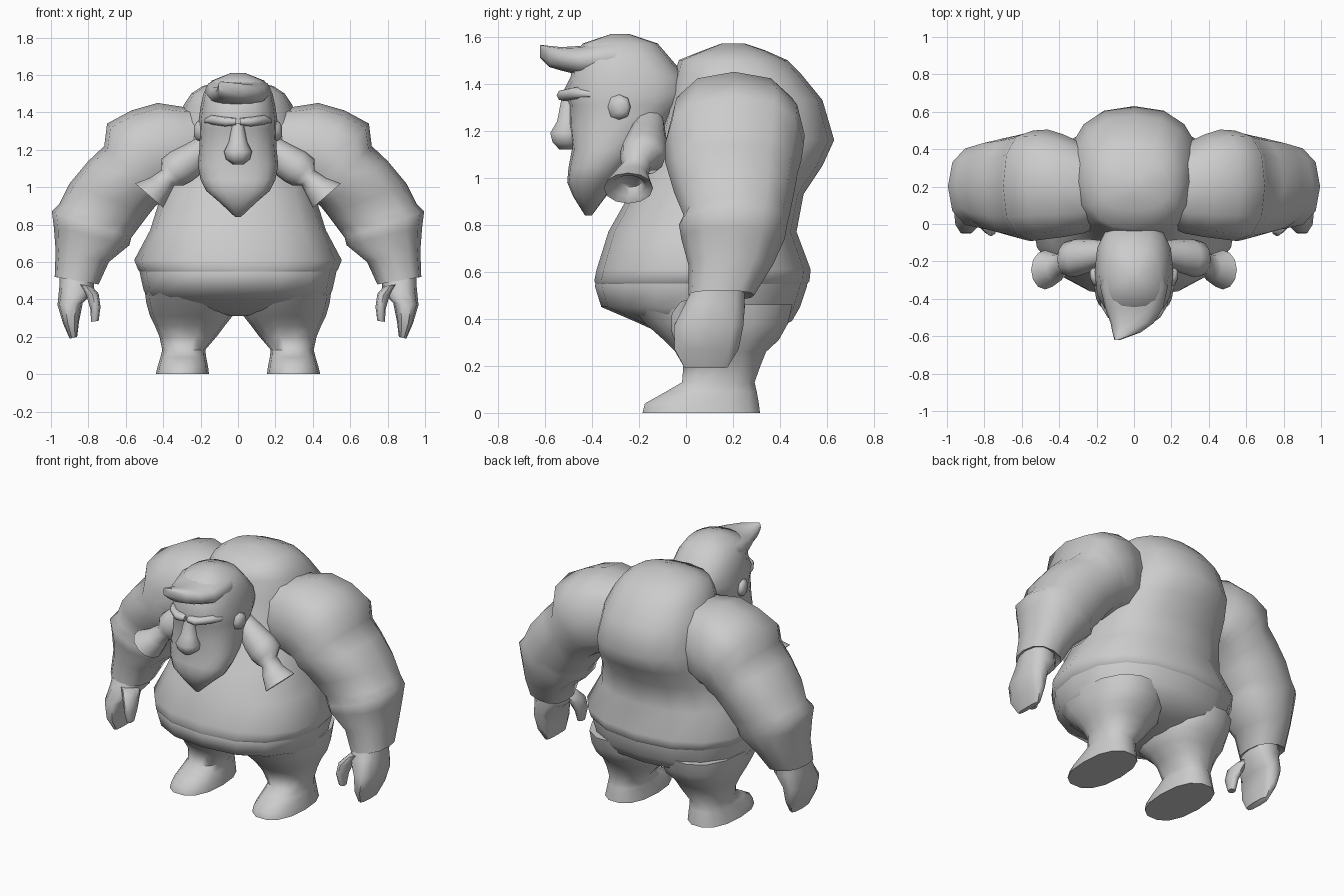
import bpy, bmesh, math
from mathutils import Vector

skin = bpy.data.materials.new("clay_grey")
skin.diffuse_color = (0.6, 0.6, 0.6, 1)


def loft(name, rings, sides=14, power=0.85, mirror=False, sharp=60):
    """Skin a tube through rings given as (centre, half axis u, half axis v)."""
    bm = bmesh.new()
    loops = []
    for c, u, v in rings:
        c, u, v = Vector(c), Vector(u), Vector(v)
        loop = []
        for i in range(sides):
            a = 2 * math.pi * i / sides
            ca, sa = math.cos(a), math.sin(a)
            loop.append(bm.verts.new(c + u * math.copysign(abs(ca) ** power, ca)
                                     + v * math.copysign(abs(sa) ** power, sa)))
        loops.append(loop)
    for a, b in zip(loops, loops[1:]):
        for i in range(sides):
            j = (i + 1) % sides
            bm.faces.new((a[i], a[j], b[j], b[i]))
    bm.faces.new(loops[0])
    bm.faces.new(loops[-1])
    bmesh.ops.recalc_face_normals(bm, faces=bm.faces)
    me = bpy.data.meshes.new(name)
    bm.to_mesh(me)
    bm.free()
    ob = bpy.data.objects.new(name, me)
    bpy.context.collection.objects.link(ob)
    me.materials.append(skin)
    if mirror:
        ob.modifiers.new("mirror", 'MIRROR')
    bpy.ops.object.select_all(action='DESELECT')
    bpy.context.view_layer.objects.active = ob
    ob.select_set(True)
    bpy.ops.object.shade_smooth_by_angle(angle=math.radians(sharp))
    return ob


def level(z, x0, x1, yf, yb):
    """Horizontal ring spanning x0..x1 and yf..yb."""
    return (((x0 + x1) / 2, (yf + yb) / 2, z), ((x1 - x0) / 2, 0, 0), (0, (yb - yf) / 2, 0))


def centred(z, w, yf, yb):
    return level(z, -w, w, yf, yb)


def tilted(xo, zo, xi, zi, yf, yb):
    """Ring between an outer and an inner point in x/z, spanning yf..yb."""
    return (((xo + xi) / 2, (yf + yb) / 2, (zo + zi) / 2),
            ((xo - xi) / 2, 0, (zo - zi) / 2), (0, (yb - yf) / 2, 0))


def upright(y, x, w, z0, z1):
    """Ring facing forward."""
    return ((x, y, (z0 + z1) / 2), (w, 0, 0), (0, 0, (z1 - z0) / 2))


# Shirt with round belly and humped back
loft("torso", [centred(*r) for r in [
    (.53, .51, -.375, .50), (.56, .535, -.39, .525), (.61, .555, -.38, .53),
    (.77, .47, -.33, .47), (.93, .42, -.24, .50), (1.05, .39, -.17, .58),
    (1.16, .36, -.12, .63), (1.33, .33, -.08, .58), (1.44, .29, -.05, .49),
    (1.50, .25, -.03, .43), (1.54, .19, .07, .34), (1.57, .06, .15, .25)]], 16)

# Trousers seat
loft("trousers", [centred(*r) for r in [
    (.31, .05, 0, .24), (.34, .30, -.11, .35), (.39, .475, -.22, .45), (.45, .505, -.36, .485),
    (.54, .525, -.388, .515), (.58, .53, -.37, .515)]], 16)

# Legs running into the shoes
loft("leg", [level(*r) for r in [
    (0, .155, .44, -.19, .32), (.04, .16, .43, -.18, .315),
    (.09, .17, .415, -.09, .305), (.13, .175, .405, -.02, .295),
    (.20, .115, .42, -.015, .32), (.26, .07, .445, -.05, .345),
    (.31, .03, .47, -.10, .40), (.38, .02, .49, -.18, .44),
    (.46, .02, .50, -.25, .46)]], mirror=True)

# Sleeved arms with flared cuffs
loft("arm", [tilted(*r) for r in [
    (.15, 1.42, .15, 1.0, 0, .40), (.30, 1.43, .24, .97, -.05, .43),
    (.43, 1.45, .33, .95, -.07, .48), (.57, 1.41, .35, .95, -.08, .505),
    (.70, 1.34, .38, .94, -.09, .50), (.715, 1.22, .41, .92, -.09, .49),
    (.80, 1.14, .44, .90, -.075, .475), (.90, 1.02, .48, .85, -.05, .46),
    (.955, .91, .54, .77, -.01, .44), (.995, .87, .57, .73, -.03, .43),
    (.985, .79, .58, .69, -.02, .42), (.975, .66, .69, .60, .01, .37),
    (.98, .52, .745, .48, .01, .29), (.93, .54, .79, .51, .05, .25)]],
     12, .82, mirror=True)

# Mitten hand and thumb
loft("hand", [tilted(*r) for r in [
    (.955, .55, .77, .52, .03, .25), (.955, .47, .77, .44, -.01, .255),
    (.965, .37, .83, .38, -.055, .25), (.935, .27, .85, .28, -.055, .23),
    (.90, .19, .86, .20, -.01, .18)]], 10, .75, mirror=True)
loft("thumb", [tilted(*r) for r in [
    (.85, .48, .78, .47, -.02, .13), (.81, .42, .745, .43, -.06, .08),
    (.79, .35, .735, .36, -.065, .04), (.785, .28, .745, .285, -.04, .01)]],
     8, mirror=True)

# Head tapering to a pointed beard
loft("head", [centred(*r) for r in [
    (.84, .015, -.43, -.40), (.92, .10, -.48, -.34), (.98, .17, -.505, -.29),
    (1.04, .20, -.50, -.25), (1.12, .215, -.485, -.18), (1.22, .205, -.50, -.08),
    (1.31, .21, -.50, 0), (1.36, .21, -.525, .02), (1.43, .20, -.49, 0),
    (1.50, .185, -.48, -.06), (1.57, .14, -.44, -.12), (1.61, .04, -.32, -.24)]], 16, .82)

# Hair tuft swept forward to one side
loft("hair_tuft", [upright(*r) for r in [
    (-.22, 0, .16, 1.44, 1.59), (-.34, 0, .18, 1.43, 1.59),
    (-.45, 0, .155, 1.435, 1.56), (-.53, -.01, .115, 1.455, 1.555),
    (-.58, -.04, .075, 1.47, 1.56), (-.62, -.09, .015, 1.51, 1.565)]], 12)

# Nose, brows and ears
loft("nose", [centred(*r) for r in [
    (1.12, .025, -.54, -.46), (1.15, .065, -.57, -.44), (1.19, .075, -.58, -.44),
    (1.24, .05, -.55, -.45), (1.34, .03, -.53, -.46)]], 10)
loft("brow", [((x, y, z), (0, .035, 0), (0, 0, h)) for x, y, z, h in [
    (.01, -.51, 1.35, .02), (.07, -.515, 1.35, .025),
    (.14, -.465, 1.36, .025), (.18, -.40, 1.355, .012)]], 8, mirror=True)
loft("ear", [((x, y, 1.30), (0, w, 0), (0, 0, h)) for x, y, w, h in [
    (.18, -.29, .05, .06), (.22, -.28, .045, .05), (.235, -.27, .02, .025)]],
     8, mirror=True)

# Side braids ending in hollow flared tufts
loft("braid", [tilted(*r) for r in [
    (.17, 1.29, .14, 1.14, -.22, -.09), (.28, 1.23, .21, 1.06, -.26, -.08),
    (.36, 1.19, .25, 1.03, -.28, -.08), (.41, 1.15, .29, 1.01, -.28, -.09),
    (.41, 1.09, .34, 1.01, -.27, -.15), (.47, 1.05, .36, .97, -.31, -.16),
    (.55, 1.02, .40, .89, -.35, -.14), (.52, 1.01, .41, .92, -.32, -.17),
    (.46, 1.01, .40, .96, -.28, -.19)]], 12, 1, mirror=True)
